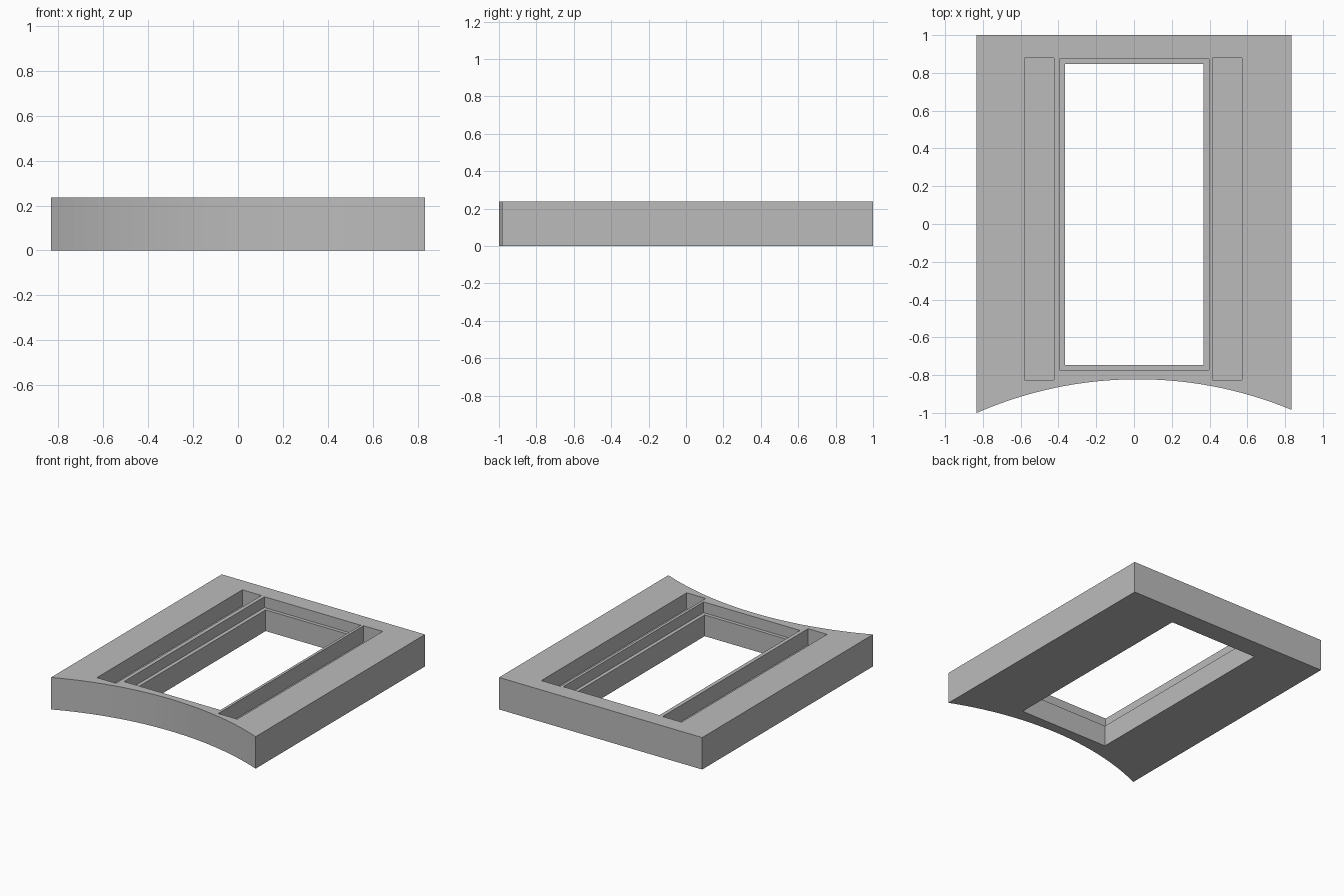
import bpy, bmesh, math

if "Cube" in bpy.data.objects:
    bpy.data.objects.remove(bpy.data.objects["Cube"], do_unlink=True)

HEIGHT = 0.237
grey = bpy.data.materials.new("mid grey")
grey.use_nodes = True
colour = (0.5, 0.5, 0.5, 1)
grey.diffuse_color = colour
grey.node_tree.nodes["Principled BSDF"].inputs["Base Color"].default_value = colour


def prism(name, outline, bottom, top):
    """Extrude a counter-clockwise outline between two heights."""
    bm = bmesh.new()
    base = bm.faces.new([bm.verts.new((x, y, bottom)) for x, y in outline])
    new = bmesh.ops.extrude_face_region(bm, geom=[base], use_keep_orig=True)["geom"]
    bmesh.ops.translate(bm, vec=(0, 0, top - bottom),
                        verts=[v for v in new if isinstance(v, bmesh.types.BMVert)])
    bmesh.ops.recalc_face_normals(bm, faces=bm.faces)
    mesh = bpy.data.meshes.new(name)
    bm.to_mesh(mesh)
    bm.free()
    mesh.materials.append(grey)
    obj = bpy.data.objects.new(name, mesh)
    bpy.context.collection.objects.link(obj)
    return obj


def cut(target, name, x0, x1, y0, y1, floor):
    """Sink a rectangular hole from the top down to the floor height."""
    cutter = prism(name, [(x0, y0), (x1, y0), (x1, y1), (x0, y1)], floor, HEIGHT + 0.1)
    cutter.hide_render = True
    mod = target.modifiers.new(name, "BOOLEAN")
    mod.operation, mod.solver, mod.object = "DIFFERENCE", "EXACT", cutter
    bpy.context.view_layer.objects.active = target
    bpy.ops.object.modifier_apply(modifier=name)
    bpy.data.objects.remove(cutter, do_unlink=True)


# Slab with a shallow concave front edge
SIDE, RADIUS, APEX_X, APEX_Y, STEPS = 0.833, 2.13, 0.02, -0.822, 32
outline = []
for i in range(STEPS + 1):
    x = -SIDE + 2 * SIDE * i / STEPS
    drop = RADIUS - math.sqrt(RADIUS ** 2 - (x - APEX_X) ** 2)
    outline.append((x, APEX_Y - drop))
outline += [(SIDE, 1), (-SIDE, 1)]
frame = prism("frame_slab", outline, 0, HEIGHT)

# Stepped window: shallow rebate, then the through opening
cut(frame, "window_rebate", -0.394, 0.396, -0.772, 0.873, HEIGHT - 0.08)
cut(frame, "window_opening", -0.366, 0.369, -0.746, 0.847, -0.1)

# Long blind slots on either side of the window
cut(frame, "right_slot", -0.579, -0.423, -0.825, 0.878, HEIGHT - 0.12)
cut(frame, "left_slot", 0.416, 0.572, -0.825, 0.878, HEIGHT - 0.12)
